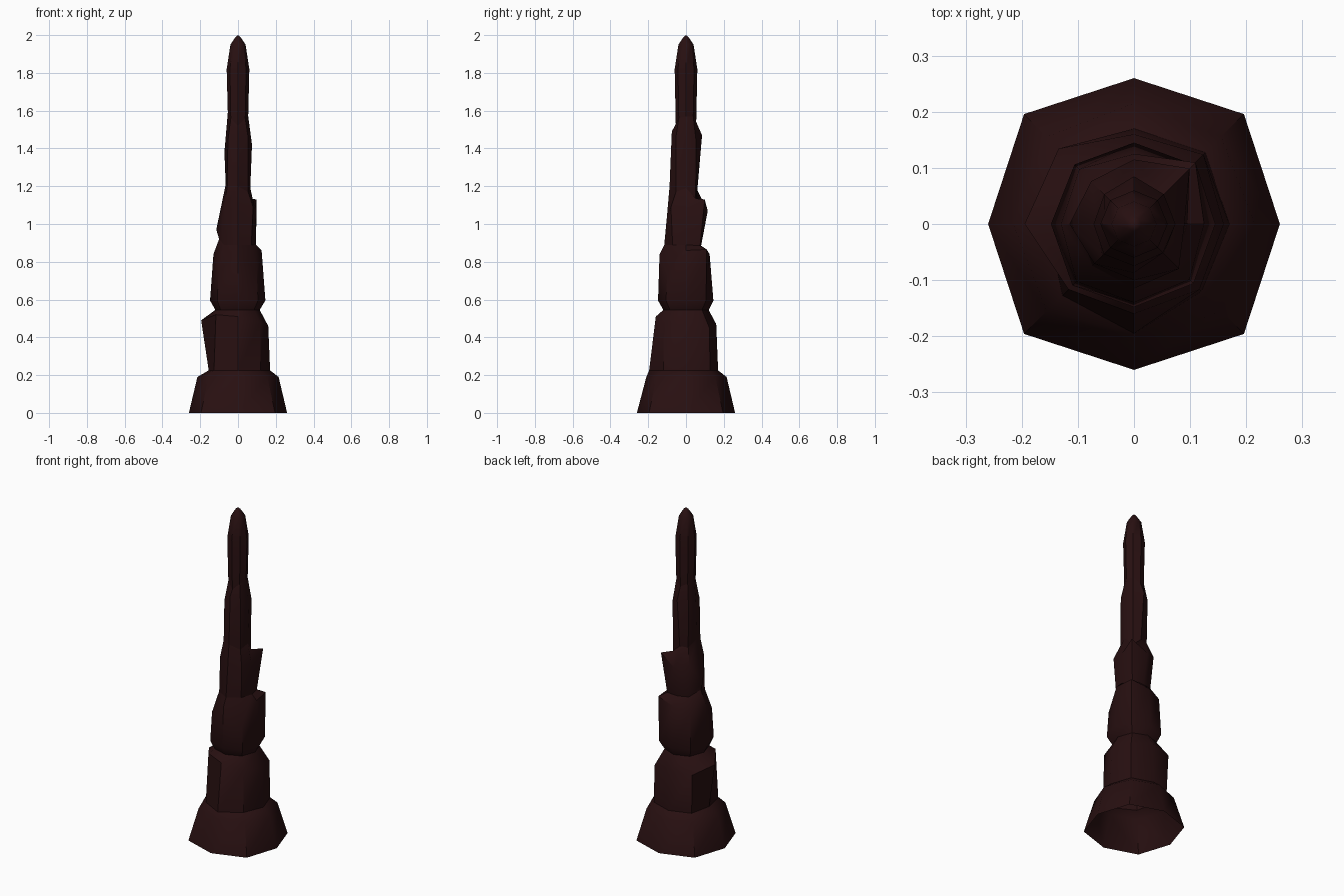
import bpy, bmesh, math

mat = bpy.data.materials.new("charred dark maroon")
mat.diffuse_color = (0.021, 0.005, 0.0055, 1)

SIDES = 8


def spread(v):
    return list(v) if isinstance(v, (list, tuple)) else [v] * SIDES


def section(name, rings, tip=None):
    """Loft eight-sided rings (height, radius); values may vary per direction.
    Directions: right, back right, back, back left, left, front left, front, front right."""
    bm = bmesh.new()
    loops = []
    for z, r in rings:
        loops.append([bm.verts.new((rr * math.cos(i * math.pi / 4),
                                    rr * math.sin(i * math.pi / 4), zz))
                      for i, (zz, rr) in enumerate(zip(spread(z), spread(r)))])
    for a, b in zip(loops, loops[1:]):
        for i in range(SIDES):
            j = (i + 1) % SIDES
            bm.faces.new((a[i], a[j], b[j], b[i]))
    if tip is not None:
        top = bm.verts.new((0, 0, tip))
        for i in range(SIDES):
            bm.faces.new((loops[-1][i], loops[-1][(i + 1) % SIDES], top))
    me = bpy.data.meshes.new(name)
    bm.to_mesh(me)
    bm.free()
    ob = bpy.data.objects.new(name, me)
    bpy.context.collection.objects.link(ob)
    me.materials.append(mat)
    bpy.ops.object.select_all(action='DESELECT')
    ob.select_set(True)
    bpy.context.view_layer.objects.active = ob
    bpy.ops.object.shade_smooth_by_angle(angle=math.radians(40))
    return ob


# flared open base
section("base_skirt", [
    (0, [0.26, 0.277, 0.26, 0.277, 0.26, 0.277, 0.26, 0.277]),
    (0.19, [0.215, 0.22, 0.215, 0.22, 0.215, 0.22, 0.21, 0.22]),
    (0.225, [0.17, 0.18, 0.17, 0.18, 0.155, 0.18, 0.195, 0.17])])

# lower trunk with an uneven lip
section("lower_trunk", [
    (0.225, [0.17, 0.18, 0.17, 0.18, 0.155, 0.18, 0.195, 0.17]),
    ([0.46, 0.45, 0.47, 0.46, 0.49, 0.52, 0.51, 0.48],
     [0.16, 0.175, 0.16, 0.19, 0.195, 0.165, 0.16, 0.165]),
    (0.545, [0.115, 0.12, 0.12, 0.125, 0.12, 0.13, 0.12, 0.12])])

# middle trunk
section("middle_trunk", [
    (0.545, [0.115, 0.12, 0.12, 0.125, 0.12, 0.13, 0.12, 0.12]),
    (0.595, [0.145, 0.15, 0.145, 0.15, 0.148, 0.155, 0.148, 0.15]),
    ([0.86, 0.865, 0.84, 0.82, 0.84, 0.77, 0.84, 0.75],
     [0.125, 0.155, 0.125, 0.138, 0.13, 0.145, 0.14, 0.14]),
    ([0.89, 0.885, 0.885, 0.89, 0.92, 0.89, 0.89, 0.89],
     [0.095, 0.105, 0.08, 0.09, 0.10, 0.105, 0.115, 0.10])])

# upper trunk with a splintered back right corner
section("upper_trunk", [
    ([0.89, 0.885, 0.885, 0.89, 0.92, 0.89, 0.89, 0.89],
     [0.095, 0.105, 0.08, 0.09, 0.10, 0.105, 0.115, 0.10]),
    ([1.08, 1.13, 1.07, 1.09, 0.97, 1.1, 1.05, 1.09],
     [0.09, 0.14, 0.115, 0.108, 0.115, 0.10, 0.10, 0.113]),
    ([1.19, 1.135, 1.18, 1.18, 1.21, 1.2, 1.2, 1.17],
     [0.065, 0.072, 0.06, 0.07, 0.065, 0.08, 0.087, 0.075])])

# slim neck
section("neck", [
    ([1.19, 1.135, 1.18, 1.18, 1.21, 1.2, 1.2, 1.17],
     [0.065, 0.072, 0.06, 0.07, 0.065, 0.08, 0.087, 0.075]),
    ([1.42, 1.44, 1.47, 1.45, 1.38, 1.44, 1.49, 1.47],
     [0.074, 0.075, 0.085, 0.075, 0.072, 0.076, 0.075, 0.073]),
    ([1.57, 1.57, 1.54, 1.56, 1.59, 1.56, 1.52, 1.56], 0.054)])

# pointed tip
section("spire_tip", [
    ([1.57, 1.57, 1.54, 1.56, 1.59, 1.56, 1.52, 1.56], 0.054),
    (1.82, 0.06),
    (1.95, 0.04),
    (1.99, 0.013)], tip=2.0)
